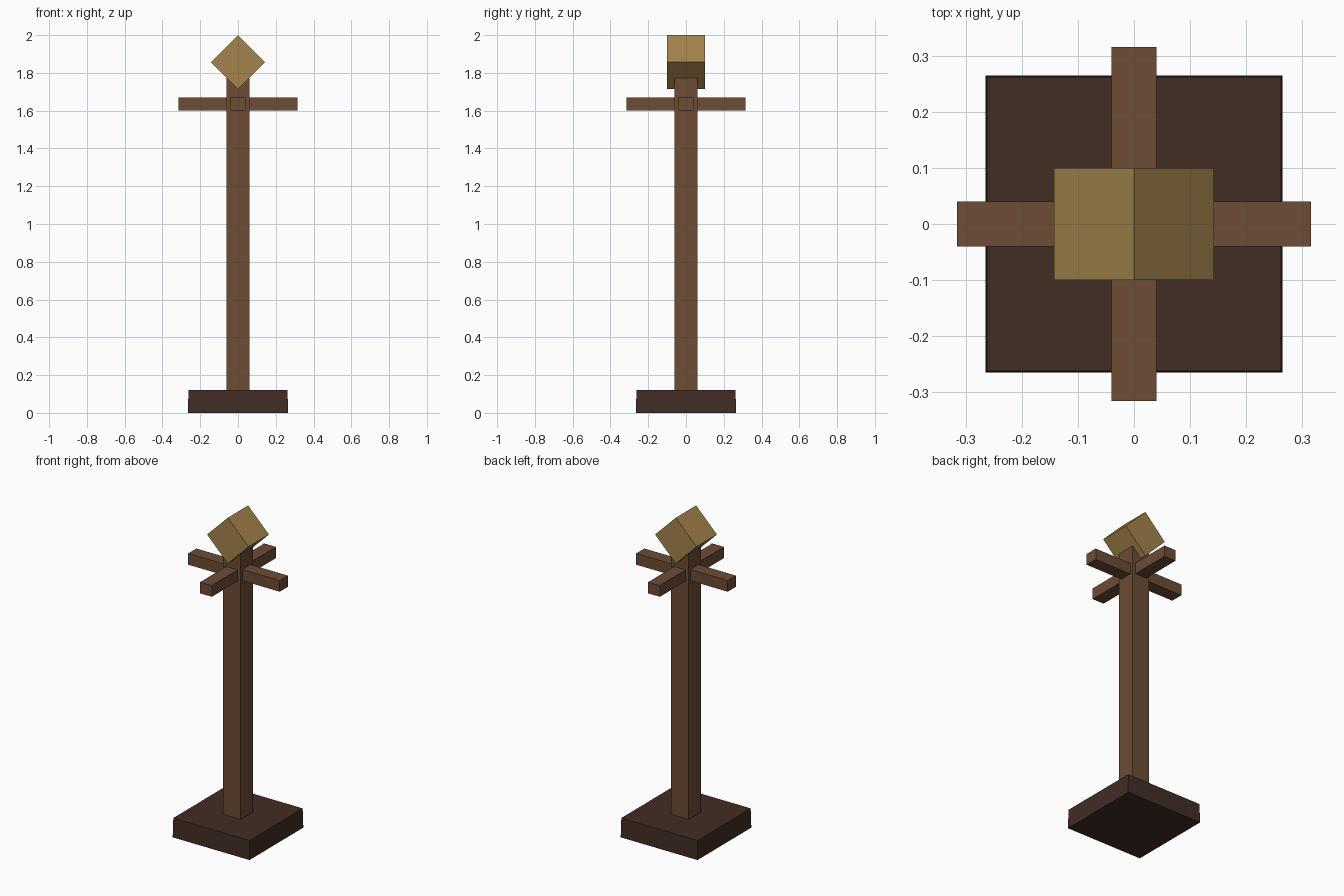
import bpy, math

if "Cube" in bpy.data.objects:
    bpy.data.objects.remove(bpy.data.objects["Cube"])


def material(name, rgb):
    lin = [((c / 255 + 0.055) / 1.055) ** 2.4 for c in rgb]
    m = bpy.data.materials.new(name)
    m.diffuse_color = (*lin, 1)
    m.use_nodes = True
    m.node_tree.nodes["Principled BSDF"].inputs["Base Color"].default_value = m.diffuse_color
    return m


dark_wood = material("dark wood", (66, 45, 36))
brown_wood = material("brown wood", (109, 76, 54))
tan = material("tan", (164, 132, 76))


def box(name, size, centre, mat, tilt=0.0):
    bpy.ops.mesh.primitive_cube_add(size=1, location=centre, rotation=(0, tilt, 0))
    ob = bpy.context.object
    ob.name = name
    ob.scale = size
    ob.data.materials.append(mat)
    return ob


# Square foot, its top very slightly narrower
base = box("base", (0.53, 0.53, 0.12), (0, 0, 0.06), dark_wood)
for v in base.data.vertices:
    if v.co.z > 0:
        v.co.x *= 0.99
        v.co.y *= 0.99

# Upright post, its top hidden in the head
box("post", (0.12, 0.12, 1.68), (0, 0, 0.95), brown_wood)

# Four pegs around the post
for i in range(4):
    a = i * math.pi / 2
    peg = box(f"peg_{i + 1}", (0.265, 0.08, 0.07),
              (0.183 * math.cos(a), 0.183 * math.sin(a), 1.635), brown_wood)
    peg.rotation_euler.z = a

# Cube head standing on its edge
box("head", (0.202, 0.2, 0.202), (0, 0, 1.857), tan, math.radians(45))
